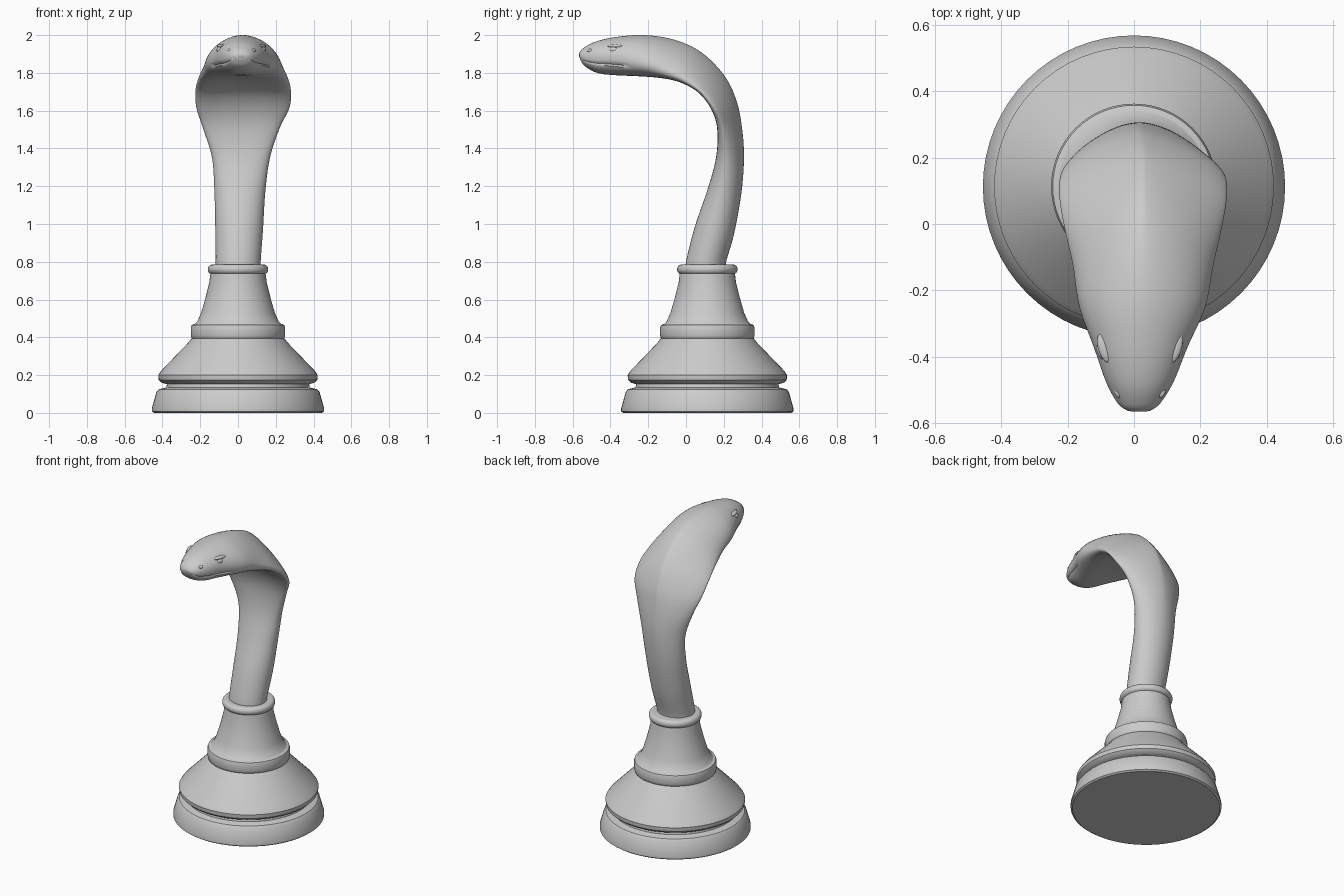
import bpy
import bmesh
import math
from mathutils import Vector

cube = bpy.data.objects.get("Cube")
if cube:
    bpy.data.objects.remove(cube, do_unlink=True)

AXIS_Y = 0.113   # centre line of the turned pedestal
SIDES = 64

stone = bpy.data.materials.new("plain_grey")
stone.use_nodes = True
grey = (0.6, 0.6, 0.6, 1)
stone.diffuse_color = grey
stone.node_tree.nodes["Principled BSDF"].inputs["Base Color"].default_value = grey


def finish(name, bm, angle=35):
    """Turn a bmesh into a smooth shaded object."""
    bmesh.ops.recalc_face_normals(bm, faces=bm.faces)
    mesh = bpy.data.meshes.new(name)
    bm.to_mesh(mesh)
    bm.free()
    mesh.materials.append(stone)
    obj = bpy.data.objects.new(name, mesh)
    bpy.context.collection.objects.link(obj)
    bpy.ops.object.select_all(action='DESELECT')
    obj.select_set(True)
    bpy.context.view_layer.objects.active = obj
    bpy.ops.object.shade_smooth_by_angle(angle=math.radians(angle))
    return obj


def skin(name, rings, angle=35):
    """Bridge closed rings of points and cap both ends."""
    bm = bmesh.new()
    loops = [[bm.verts.new(p) for p in ring] for ring in rings]
    n = len(loops[0])
    for a, b in zip(loops, loops[1:]):
        for i in range(n):
            j = (i + 1) % n
            bm.faces.new((a[i], a[j], b[j], b[i]))
    bm.faces.new(loops[0])
    bm.faces.new(loops[-1])
    return finish(name, bm, angle)


def turned(name, profile):
    """Lathe a radius/height profile about the pedestal axis."""
    turns = [2 * math.pi * i / SIDES for i in range(SIDES)]
    return skin(name, [[(r * math.cos(t), AXIS_Y + r * math.sin(t), z) for t in turns]
                       for r, z in profile])


def blob(name, place, size, tilt=0):
    """Small ellipsoid, used for the features of the head."""
    bm = bmesh.new()
    bmesh.ops.create_uvsphere(bm, u_segments=16, v_segments=10, radius=1)
    obj = finish(name, bm, 60)
    obj.location, obj.scale = place, size
    obj.rotation_euler.z = tilt
    return obj


# Pedestal: foot, groove, bell, shoulder and neck
turned("pedestal_foot", [(.445, 0), (.456, .008), (.456, .025), (.432, .11),
                         (.42, .125), (.38, .135), (.375, .16)])
turned("pedestal_bell", [(.37, .15), (.405, .16), (.42, .175), (.422, .2), (.405, .225),
                         (.265, .37), (.25, .39), (.24, .4)])
turned("pedestal_shoulder", [(.235, .385), (.246, .395), (.25, .41), (.25, .45),
                             (.245, .465), (.22, .475)])
turned("pedestal_neck", [(.235, .465), (.215, .485), (.195, .53), (.172, .61),
                         (.152, .69), (.143, .765)])

# Rounded collar at the top of the neck
turned("collar", [(.13 + .008 + .022 * math.cos(a), .76 + .025 * math.sin(a))
                  for a in [math.radians(d) for d in range(-90, 91, 15)]])

# Snake sections: belly y, z, back y, z, right edge, left edge
SECTIONS = [
    (0, .74, .21, .74, -.118, .12),
    (.0, .8, .213, .8, -.118, .12),
    (.045, .98, .255, .95, -.12, .132),
    (.11, 1.18, .294, 1.17, -.125, .145),
    (.15, 1.35, .307, 1.36, -.138, .17),
    (.15, 1.5, .295, 1.52, -.185, .22),
    (.115, 1.6, .265, 1.66, -.22, .272),
    (.05, 1.68, .2, 1.79, -.225, .28),
    (-.04, 1.725, .08, 1.91, -.21, .265),
    (-.15, 1.75, -.06, 1.975, -.185, .24),
    (-.27, 1.77, -.22, 2, -.165, .215),
    (-.38, 1.785, -.37, 1.99, -.12, .16),
    (-.47, 1.8, -.48, 1.965, -.085, .12),
    (-.535, 1.835, -.545, 1.93, -.05, .08),
    (-.56, 1.87, -.566, 1.905, -.02, .05),
]


def spline(rows, steps):
    """Catmull-Rom interpolation of whole rows."""
    out = []
    for i in range(len(rows) - 1):
        p0, p1 = Vector(rows[max(i - 1, 0)]), Vector(rows[i])
        p2, p3 = Vector(rows[i + 1]), Vector(rows[min(i + 2, len(rows) - 1)])
        for k in range(steps):
            t = k / steps
            p = p1 * 2 + (p2 - p0) * t + (p0 * 2 - p1 * 5 + p2 * 4 - p3) * t ** 2
            out.append((p + (p1 * 3 - p0 - p2 * 3 + p3) * t ** 3) / 2)
    return out + [Vector(rows[-1])]


def bump(x, centre, reach):
    """Smooth weight that is one at the centre and zero beyond the reach."""
    d = min(abs(x - centre) / reach, 1)
    return (1 + math.cos(math.pi * d)) / 2


def section(row, along):
    """Outline that goes from round body to ridged hood to flat head."""
    fy, fz, by, bz, right, left = row
    hood = bump(along, .5, .36)
    head = max(0, min((along - .68) / .1, 1))
    edge = .5 - .28 * hood
    ring = []
    count = 56
    for i in range(count):
        a = 2 * math.pi * i / count
        c, s = math.cos(a), math.sin(a)
        power = 2 - .75 * hood if s > 0 else 2 + .5 * hood + .3 * head
        u = math.copysign(abs(c) ** (2 / power), c)
        w = abs(s) ** (2 / power)
        v = edge + w * (1 - edge) if s > 0 else edge - w * edge
        # hollow belly of the hood
        if s < 0:
            v += .16 * hood * (1 - u * u)
        # mouth line along the jaw
        if along > .74 and abs(math.degrees(math.asin(s)) + 20) < 4:
            u *= .93
        x = (left + right) / 2 + u * (left - right) / 2
        ring.append((x, fy + (by - fy) * v, fz + (bz - fz) * v))
    return ring


rows = spline(SECTIONS, 6)
skin("snake_body", [section(r, i / (len(rows) - 1)) for i, r in enumerate(rows)], 50)

# Eyes, brows and nostrils on both sides of the head
for side, word in ((1, "left"), (-1, "right")):
    mid = .018
    blob(word + "_eye", (mid + side * .116, -.385, 1.922), (.014, .025, .016), side * -.3)
    blob(word + "_brow", (mid + side * .108, -.375, 1.942), (.018, .045, .01), side * -.3)
    blob(word + "_nostril", (mid + side * .066, -.51, 1.918), (.01, .016, .01), side * -.4)
blob("snout_tip", (.016, -.55, 1.893), (.032, .016, .022))
